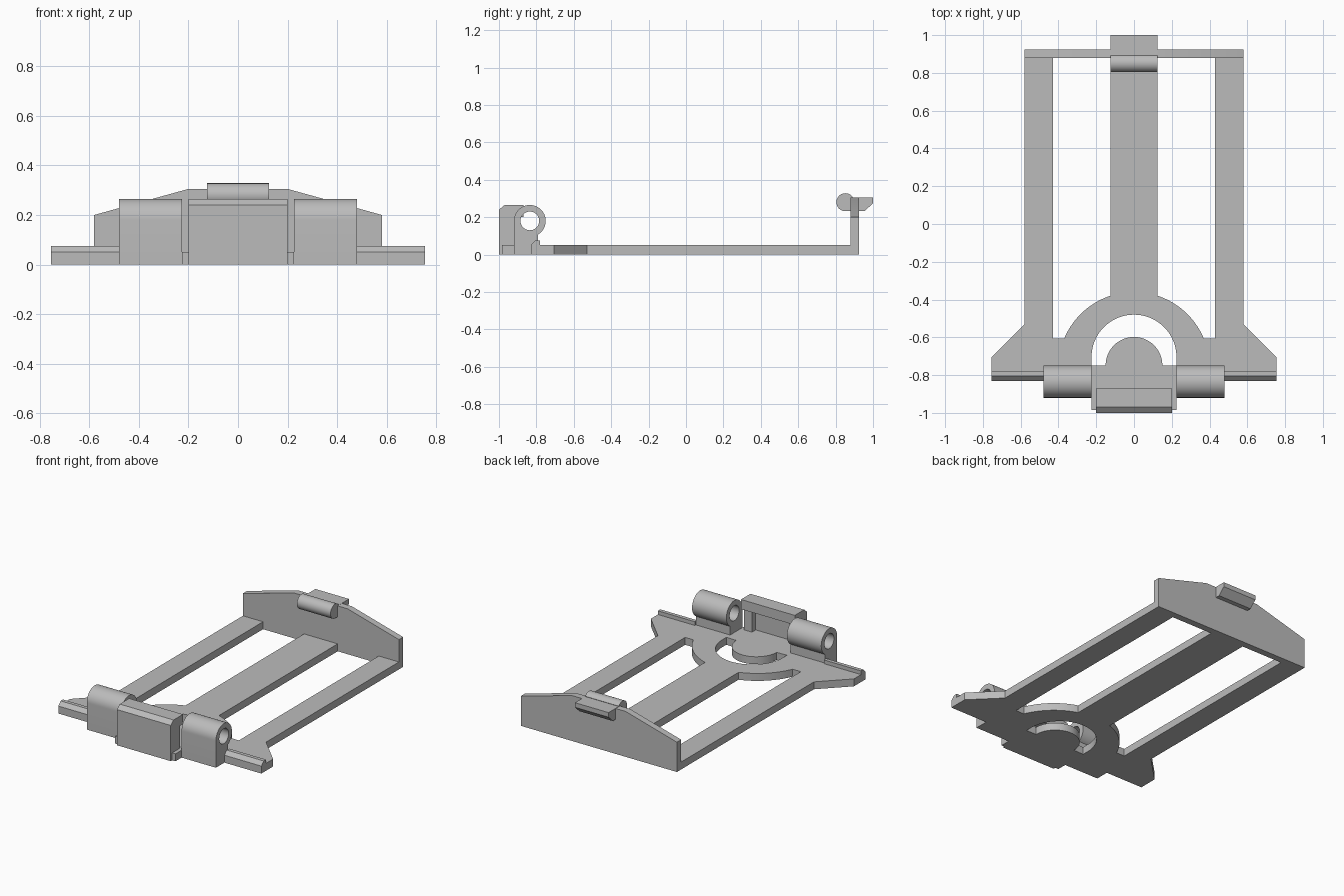
import bpy, bmesh, math
from mathutils import Matrix

if "Cube" in bpy.data.objects:
    bpy.data.objects.remove(bpy.data.objects["Cube"], do_unlink=True)

grey = bpy.data.materials.new("light grey plastic")
grey.use_nodes = True
COLOUR = (0.5, 0.5, 0.5, 1)
grey.diffuse_color = COLOUR
grey.node_tree.nodes["Principled BSDF"].inputs["Base Color"].default_value = COLOUR

# Profile planes: local (u, v, extrusion) mapped to world axes
AXES = {
    "z": Matrix(((1, 0, 0), (0, 1, 0), (0, 0, 1))),
    "x": Matrix(((0, 0, 1), (1, 0, 0), (0, 1, 0))),
    "y": Matrix(((1, 0, 0), (0, 0, -1), (0, 1, 0))),
}


def arc(cx, cy, r, a0, a1, n=24):
    angles = [math.radians(a0 + (a1 - a0) * i / n) for i in range(n + 1)]
    return [(cx + r * math.cos(a), cy + r * math.sin(a)) for a in angles]


def flip(points):
    return [(-x, y) for x, y in reversed(points)]


def prism(name, loops, axis, start, end):
    """Extrude an outline, with any hole loops, along one axis."""
    curve = bpy.data.curves.new(name, "CURVE")
    curve.dimensions = "2D"
    curve.fill_mode = "BOTH"
    curve.extrude = abs(end - start) / 2
    for loop in loops:
        spline = curve.splines.new("POLY")
        spline.points.add(len(loop) - 1)
        for p, (u, v) in zip(spline.points, loop):
            p.co = (u, v, 0, 1)
        spline.use_cyclic_u = True
    temp = bpy.data.objects.new(name + "_outline", curve)
    bpy.context.collection.objects.link(temp)
    bpy.context.view_layer.update()
    mesh = bpy.data.meshes.new_from_object(
        temp.evaluated_get(bpy.context.evaluated_depsgraph_get()))
    bpy.data.objects.remove(temp, do_unlink=True)
    bpy.data.curves.remove(curve)
    mesh.transform(AXES[axis].to_4x4())
    shift = [0, 0, 0]
    shift["xyz".index(axis)] = (start + end) / 2
    mesh.transform(Matrix.Translation(shift))
    bm = bmesh.new()
    bm.from_mesh(mesh)
    bmesh.ops.remove_doubles(bm, verts=bm.verts, dist=0.0001)
    bmesh.ops.dissolve_limit(bm, angle_limit=0.01, verts=bm.verts, edges=bm.edges)
    bmesh.ops.recalc_face_normals(bm, faces=bm.faces)
    bm.to_mesh(mesh)
    bm.free()
    mesh.materials.clear()
    mesh.materials.append(grey)
    obj = bpy.data.objects.new(name, mesh)
    bpy.context.collection.objects.link(obj)
    bpy.ops.object.select_all(action="DESELECT")
    obj.select_set(True)
    bpy.context.view_layer.objects.active = obj
    bpy.ops.object.shade_smooth_by_angle(angle=math.radians(30))
    return obj


def box(name, x0, x1, y0, y1, z0, z1):
    return prism(name, [[(x0, y0), (x1, y0), (x1, y1), (x0, y1)]], "z", z0, z1)


T = 0.05  # plate thickness

# Base plate with two windows and a curved slot around the tongue
half = [(0.225, -0.985), (0.225, -0.92), (0.48, -0.92), (0.48, -0.83),
        (0.755, -0.83), (0.755, -0.705), (0.58, -0.53), (0.58, 0.9)]
window = [(0.43, 0.88), (0.125, 0.88)] + arc(0, -0.76, 0.4, 71.8, 22.8) + [(0.43, -0.605)]
slot = ([(0.225, -0.75)] + arc(0, -0.705, 0.225, 0, 180, 40) + [(-0.225, -0.75)]
        + arc(0, -0.748, 0.15, 180, 0, 40))
prism("base_plate", [half + flip(half), window, flip(window), slot], "z", 0, T)

# Hinge barrels and front ridges, one on each side
barrel = ([(-0.92, 0), (-0.79, 0)] + arc(-0.835, 0.18, 0.085, -58, 180, 40))
bore = arc(-0.835, 0.18, 0.05, 0, 352.5, 47)
ridge = [(-0.83, T - 0.01), (-0.83, T), (-0.805, 0.075), (-0.78, 0.075), (-0.78, T - 0.01)]
for side, s in (("left", 1), ("right", -1)):
    prism(side + "_hinge_barrel", [barrel, bore], "x", s * 0.225, s * 0.48)
    prism(side + "_front_ridge", [ridge], "x", s * 0.48, s * 0.755)
    box(side + "_latch_rib", *sorted((s * 0.14, s * 0.2)), -0.95, -0.9, T, 0.21)

# Front latch wall with an overhanging lip
latch = [(-1, 0), (-0.94, 0), (-0.94, 0.2), (-0.87, 0.2), (-0.87, 0.265),
         (-0.97, 0.265), (-1, 0.24)]
prism("front_latch", [latch], "x", -0.2, 0.2)

# Rear wall with sloping shoulders
wall = [(0.58, 0), (0.58, 0.2), (0.2, 0.305)]
prism("rear_wall", [wall + flip(wall)], "y", -0.925, -0.88).location.y = 1.805

# Rear catch: rounded bead inside, finger tab outside
bead = [(0.89, 0.232)] + [(0.89, 0.305)] + arc(0.852, 0.28, 0.048, 35, 270, 30)
prism("catch_bead", [bead], "x", -0.125, 0.125)
tab = [(0.9, 0.232), (0.955, 0.232), (1, 0.275), (1, 0.306), (0.9, 0.306)]
prism("finger_tab", [tab], "x", -0.125, 0.125)
